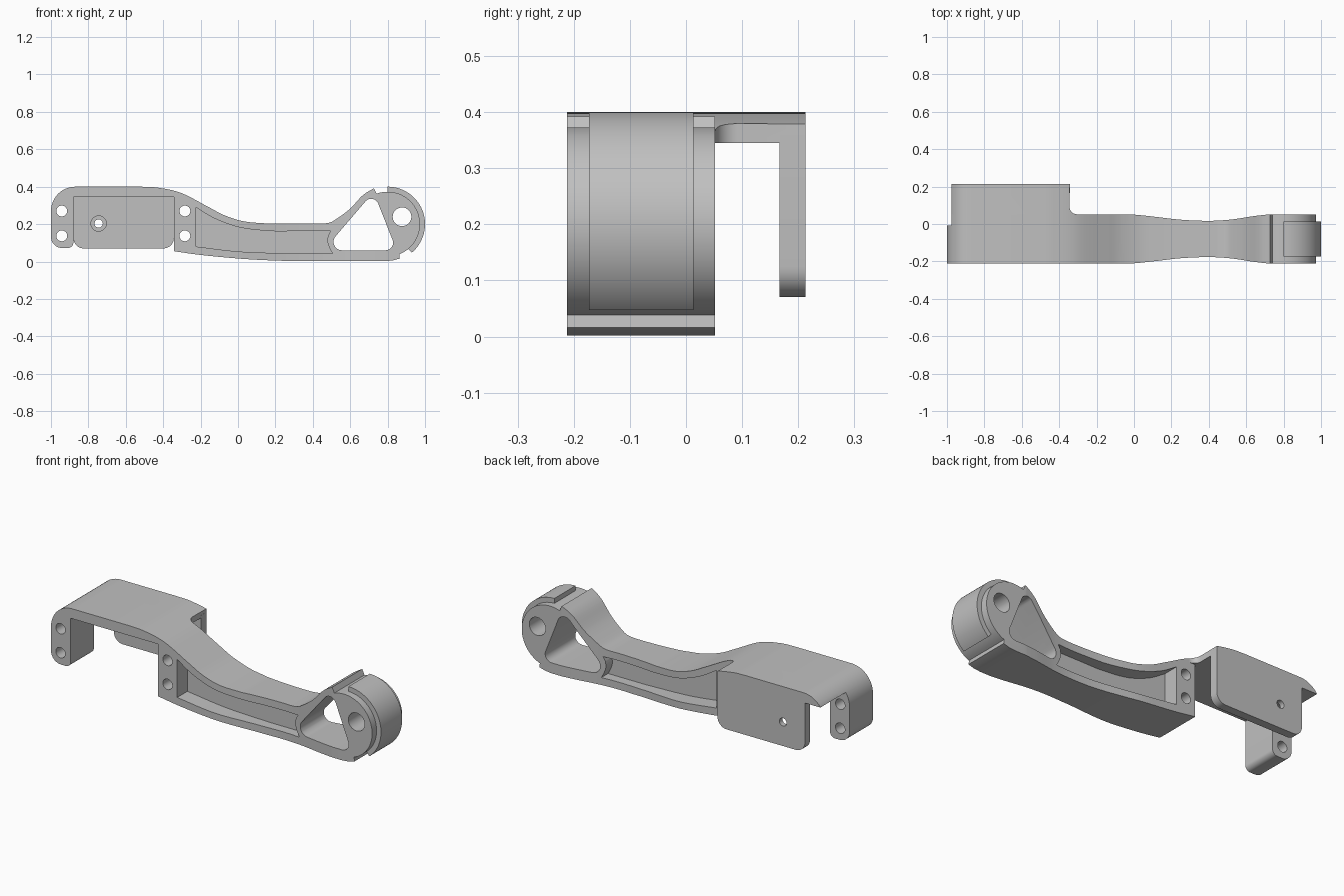
import bpy, bmesh, math
from mathutils import Vector

cube = bpy.data.objects.get("Cube")
if cube:
    bpy.data.objects.remove(cube)

grey = bpy.data.materials.new("satin_grey")
grey.use_nodes = True
colour = (0.53, 0.53, 0.53, 1)
grey.diffuse_color = colour
grey.node_tree.nodes["Principled BSDF"].inputs["Base Color"].default_value = colour


def arc(cx, cy, r, start, end, n=24):
    angles = [math.radians(start + (end - start) * i / n) for i in range(n + 1)]
    return [(cx + r * math.cos(a), cy + r * math.sin(a)) for a in angles]


def spline(points, n=6):
    """Smooth curve through all the points."""
    p = [Vector(q) for q in points]
    p = [2 * p[0] - p[1]] + p + [2 * p[-1] - p[-2]]
    out = []
    for a, b, c, d in zip(p, p[1:], p[2:], p[3:]):
        for i in range(n):
            t = i / n
            out.append(tuple(0.5 * (2 * b + (c - a) * t + (2 * a - 5 * b + 4 * c - d) * t * t
                                    + (3 * b - a - 3 * c + d) * t ** 3)))
    return out + [tuple(p[-2])]


def rounded(corners, n=8):
    """Polygon from (x, y, radius) corners."""
    out = []
    for i, (x, y, r) in enumerate(corners):
        p = Vector((x, y))
        if r == 0:
            out.append((x, y))
            continue
        u = (Vector(corners[i - 1][:2]) - p).normalized()
        v = (Vector(corners[(i + 1) % len(corners)][:2]) - p).normalized()
        half = u.angle(v) / 2
        centre = p + (u + v).normalized() * (r / math.sin(half))
        s = p + u * (r / math.tan(half)) - centre
        e = p + v * (r / math.tan(half)) - centre
        sweep = s.angle_signed(e)
        for k in range(n + 1):
            a = -sweep * k / n
            out.append((centre.x + s.x * math.cos(a) - s.y * math.sin(a),
                        centre.y + s.x * math.sin(a) + s.y * math.cos(a)))
    return out


def prism(name, points, lo, hi, axis="y"):
    """Extrude a front outline along y, or a plan outline along z."""
    bm = bmesh.new()
    put = (lambda a, b, h: (a, h, b)) if axis == "y" else (lambda a, b, h: (a, b, h))
    face = bm.faces.new([bm.verts.new(put(a, b, lo)) for a, b in points])
    new = bmesh.ops.extrude_face_region(bm, geom=[face])["geom"]
    offset = Vector(put(0, 0, hi - lo))
    bmesh.ops.translate(bm, vec=offset, verts=[g for g in new if isinstance(g, bmesh.types.BMVert)])
    bmesh.ops.recalc_face_normals(bm, faces=bm.faces)
    mesh = bpy.data.meshes.new(name)
    bm.to_mesh(mesh)
    bm.free()
    mesh.materials.append(grey)
    obj = bpy.data.objects.new(name, mesh)
    bpy.context.collection.objects.link(obj)
    return obj


def combine(obj, tool, operation="DIFFERENCE"):
    mod = obj.modifiers.new(operation, "BOOLEAN")
    mod.operation, mod.object, mod.solver = operation, tool, "EXACT"
    bpy.context.view_layer.update()
    result = bpy.data.meshes.new_from_object(obj.evaluated_get(bpy.context.evaluated_depsgraph_get()))
    obj.modifiers.clear()
    obj.data = result
    bpy.data.objects.remove(tool)


def drill(obj, x, z, r, lo=-1, hi=1):
    combine(obj, prism("drill", arc(x, z, r, 0, 360, 32)[:-1], lo, hi))


FRONT, BACK, MID = -0.213, 0.052, -0.08
GAP_L, GAP_R, UNDER = -0.88, -0.342, 0.345
HUB = (0.8, 0.2)

# Shared upper edge, from the rounded end to the hub groove
top = arc(-0.87, 0.27, 0.13, 180, 90, 12)
top += spline([(-0.52, 0.4), (-0.43, 0.395), (-0.305, 0.367), (-0.163, 0.294), (-0.07, 0.246),
               (0.035, 0.214), (0.158, 0.203)])
top += spline([(0.45, 0.203), (0.49, 0.208), (0.53, 0.23), (0.6, 0.283), (0.666, 0.353), (0.727, 0.392)])

# Arm with end lug, gap and pivot hub
lug = rounded([(GAP_L, UNDER, 0), (GAP_L, 0.072, 0.03), (-1, 0.072, 0.06), (-1, 0.27, 0)])[:-1]
under = spline([(GAP_R, 0.055), (-0.2, 0.035), (0, 0.016), (0.15, 0.007), (0.3, 0.002)])
lip = [(0.79, 0.002), (0.83, 0.006), (0.865, 0.016)]
outline = lug + top + arc(*HUB, 0.173, 110, -69, 40) + lip[::-1] + under[::-1] + [(GAP_R, UNDER)]
arm = prism("arm", outline, FRONT, BACK)

# Narrow waist in plan, mirrored about the middle plane
waist = spline([(-0.1, 0.1325), (0, 0.13), (0.1, 0.12), (0.25, 0.103), (0.4, 0.097),
                (0.52, 0.104), (0.64, 0.122), (0.73, 0.1325)])
half = [(-1.1, 0.1325)] + waist + [(1.1, 0.1325)]
plan = [(x, MID + w) for x, w in half] + [(x, MID - w) for x, w in half[::-1]]
combine(arm, prism("plan", plan, -0.1, 0.6, "z"), "INTERSECT")

# Side pockets, leaving a web in the middle
pocket = spline([(-0.225, 0.29), (-0.125, 0.23), (0.01, 0.182), (0.17, 0.163), (0.3, 0.162), (0.495, 0.162)])
pocket += spline([(0.482, 0.14), (0.478, 0.11), (0.488, 0.075), (0.505, 0.043)])
pocket += spline([(0.275, 0.043), (0.01, 0.053), (-0.225, 0.08)])
for lo, hi in ((-0.4, MID - 0.043), (MID + 0.043, 0.2)):
    combine(arm, prism("pocket", pocket, lo, hi))

# Triangular window
window = rounded([(0.725, 0.372, 0.04), (0.848, 0.06, 0.04), (0.458, 0.06, 0.045)])
combine(arm, prism("window", window, -1, 1))

# Set back the rear of the end lug
combine(arm, prism("lug_relief", [(-1.1, 0), (GAP_L, 0), (GAP_L, UNDER), (-1.1, UNDER)], -0.008, 0.2))

# Screw holes and pivot hole
for x in (-0.942, -0.284):
    for z in (0.27, 0.137):
        drill(arm, x, z, 0.029)
drill(arm, 0.877, 0.239, 0.05)

# Rear bracket: top shelf with a filleted corner, and a hanging plate
shelf = [(x, z) for x, z in top if x < -0.3 and z > UNDER]
bracket = prism("rear_bracket", [(-0.975, UNDER)] + shelf + [(-0.305, UNDER)], BACK, 0.213)
corner = [(-1.1, BACK)] + arc(-0.305, 0.092, 0.04, -90, -180, 10) + [(GAP_R, 0.3), (-1.1, 0.3)]
combine(bracket, prism("corner", corner, 0, 0.6, "z"), "INTERSECT")
plate = rounded([(GAP_L, 0.36, 0), (GAP_R - 0.001, 0.36, 0), (GAP_R - 0.001, 0.07, 0.055), (GAP_L, 0.07, 0.055)])
combine(bracket, prism("plate", plate, 0.167, 0.213), "UNION")
drill(bracket, -0.745, 0.203, 0.022)
drill(bracket, -0.745, 0.203, 0.041, 0.1, 0.185)

# Raised band around the hub
band_outline = arc(*HUB, 0.2, 90, -50, 48) + arc(*HUB, 0.165, -50, 90, 48)
band = prism("pivot_band", band_outline, -0.173, 0.013)

for obj in (arm, bracket, band):
    bpy.ops.object.select_all(action="DESELECT")
    obj.select_set(True)
    bpy.context.view_layer.objects.active = obj
    bpy.ops.object.shade_smooth_by_angle(angle=math.radians(28))
